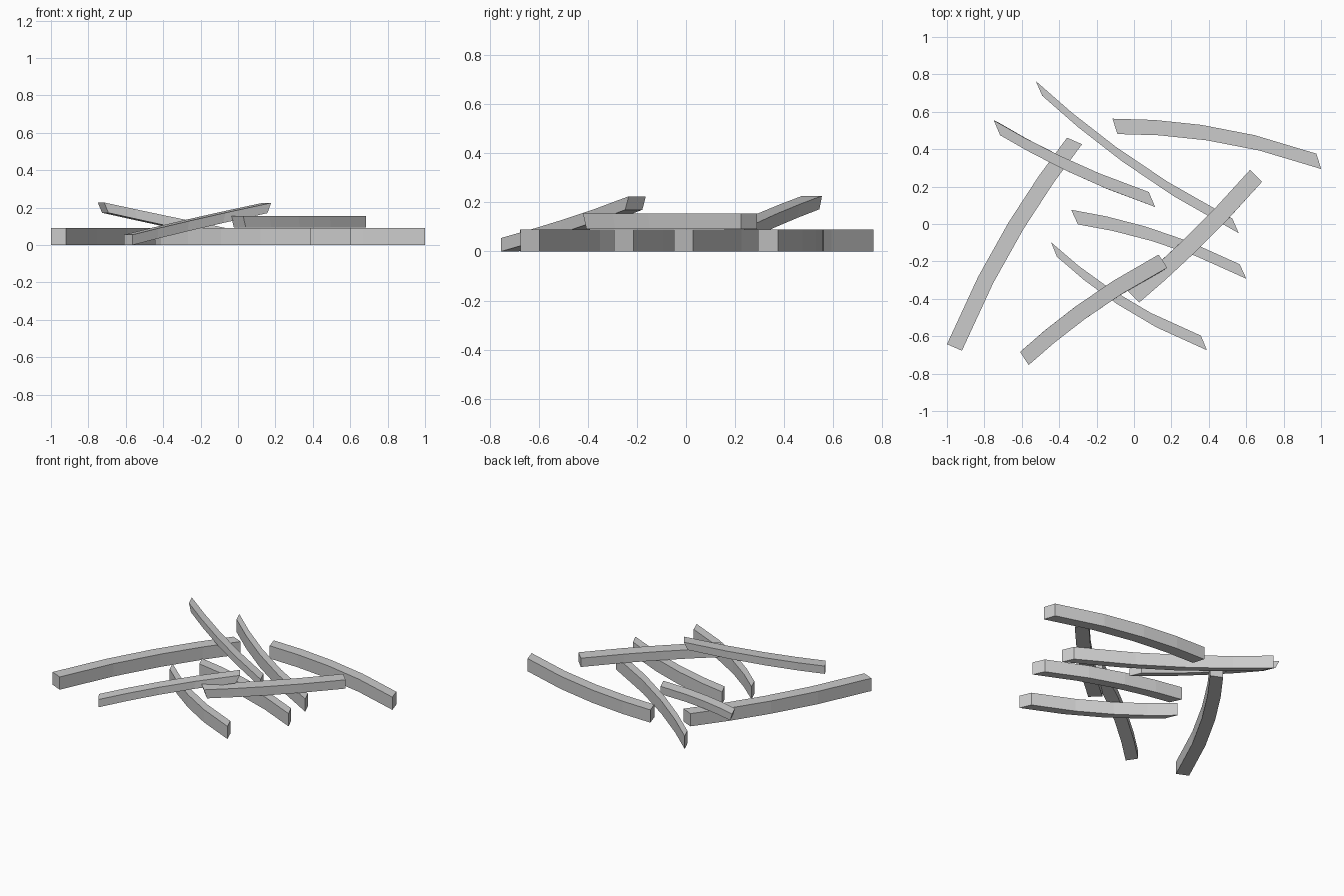
import bpy, bmesh
from mathutils import Vector

if "Cube" in bpy.data.objects:
    bpy.data.objects.remove(bpy.data.objects["Cube"])

FRACTIONS = (0, .2, .43, .69, 1)   # ring positions along each stick


def stick(name, start, end, half, sag, z=(0, 0), height=.09, lean=(0, 0)):
    """Bowed square stick. half: half width vector, sag: bow relative to length,
    z: bottom height at both ends, lean: shift of the top edge along the stick."""
    a, b = Vector(start), Vector(end)
    chord = b - a
    side = Vector((-chord.y, chord.x))
    along = chord.normalized()
    h = Vector(half)
    bm = bmesh.new()
    rings = []
    for f in FRACTIONS:
        c = a + chord * f + side * (sag * 4 * f * (1 - f))
        low = z[0] + (z[1] - z[0]) * f
        shift = along * (lean[0] * (1 - f) + lean[1] * f)
        corners = [(c - h, low), (c + h, low),
                   (c + h + shift, low + height), (c - h + shift, low + height)]
        rings.append([bm.verts.new((p.x, p.y, pz)) for p, pz in corners])
    for r, s in zip(rings, rings[1:]):
        for i in range(4):
            j = (i + 1) % 4
            bm.faces.new((r[i], r[j], s[j], s[i]))
    bm.faces.new(rings[0])
    bm.faces.new(rings[-1][::-1])
    bmesh.ops.recalc_face_normals(bm, faces=bm.faces)
    mesh = bpy.data.meshes.new(name)
    bm.to_mesh(mesh)
    bm.free()
    bpy.context.collection.objects.link(bpy.data.objects.new(name, mesh))


# sticks lying flat on the ground
stick("left_stick", (-.318, .444), (-.96, -.66), (.04, -.0175), -.034)
stick("back_middle_stick", (-.508, .725), (.543, -.01), (-.017, .039), -.034)
stick("back_right_stick", (-.102, .522), (.988, .335), (-.013, .041), .044)
stick("centre_stick", (-.318, .037), (.583, -.254), (-.018, .039), .04)
stick("front_stick", (-.428, -.136), (.374, -.636), (-.016, .039), -.048)

# stick lying across the ground layer
stick("crossing_stick", (.01, -.374), (.652, .257), (-.032, .032), -.02,
      z=(.092, .092), height=.062, lean=(-.02, 0))

# tilted sticks leaning on the others
stick("leaning_back_stick", (-.71, .504), (.096, .131), (-.017, .04), -.027,
      z=(.172, 0), height=.055, lean=(-.025, 0))
stick("leaning_front_stick", (-.586, -.719), (.134, -.213), (-.023, .035), .033,
      z=(0, .17), height=.055, lean=(0, .025))
